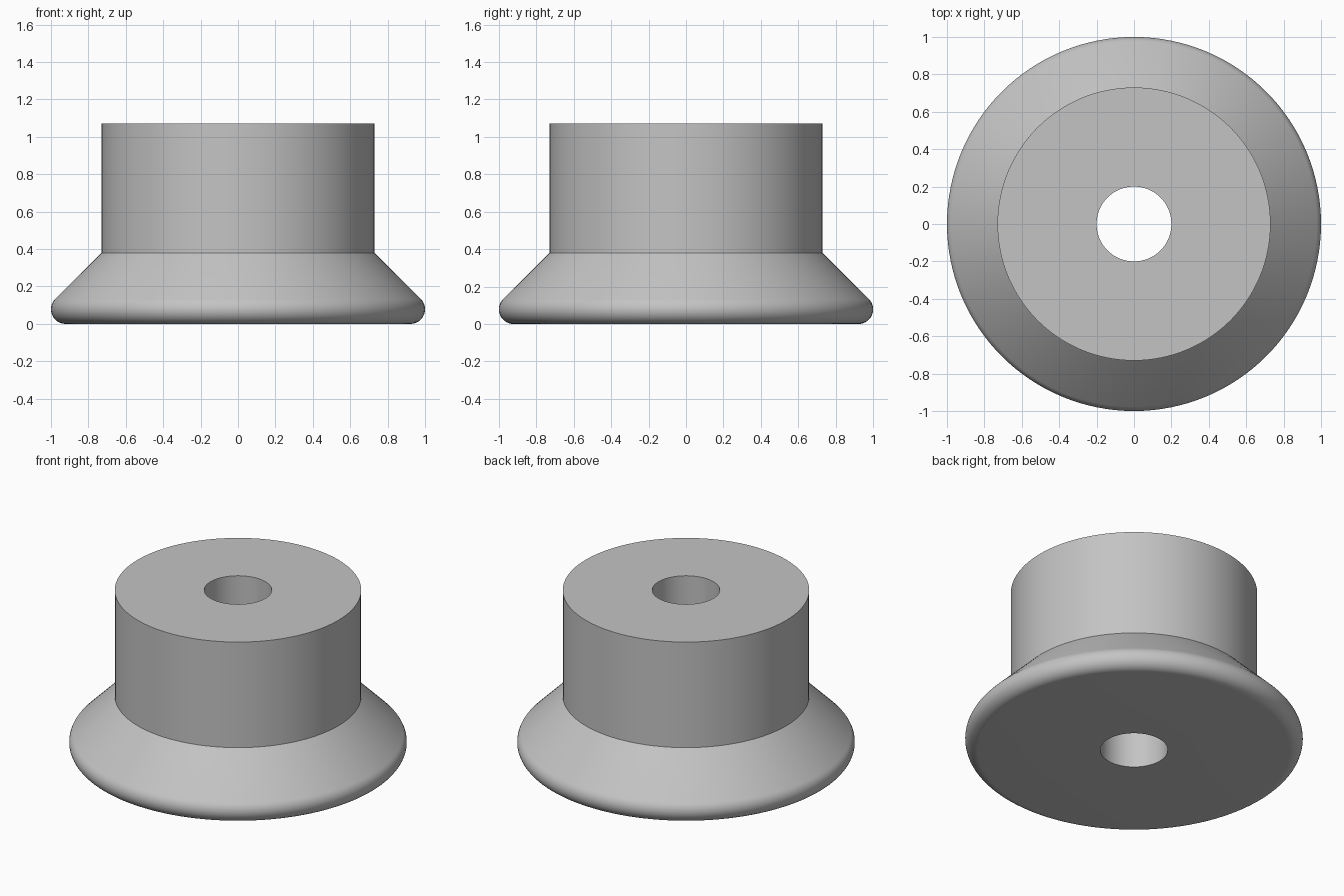
import bpy, bmesh
from math import sin, cos, pi, radians

cube = bpy.data.objects.get("Cube")
if cube:
    bpy.data.objects.remove(cube)

SEGMENTS = 128
HOLE, BODY, HEIGHT = 0.2, 0.73, 1.07
SHOULDER = 0.38      # height where the cone meets the body
ROUND = 0.078        # radius of the rounded rim

# Plain grey material
grey = bpy.data.materials.new("light grey")
grey.use_nodes = True
colour = (0.55, 0.55, 0.55, 1)
grey.diffuse_color = colour
grey.node_tree.nodes["Principled BSDF"].inputs["Base Color"].default_value = colour

# Half section: bore, rounded rim up to the 45 degree cone, straight body
profile = [(HOLE, 0)]
for i in range(17):
    a = -pi / 2 + i / 16 * pi * 0.75
    profile.append((1 - ROUND + ROUND * cos(a), ROUND + ROUND * sin(a)))
profile += [(BODY, SHOULDER), (BODY, HEIGHT), (HOLE, HEIGHT)]

# Revolve the closed section around the z axis
bm = bmesh.new()
verts = [bm.verts.new((r, 0, z)) for r, z in profile]
edges = [bm.edges.new((v, verts[i - 1])) for i, v in enumerate(verts)]
bmesh.ops.spin(bm, geom=verts + edges, cent=(0, 0, 0), axis=(0, 0, 1),
               angle=2 * pi, steps=SEGMENTS, use_merge=True)
bmesh.ops.remove_doubles(bm, verts=bm.verts, dist=0.0001)
bmesh.ops.recalc_face_normals(bm, faces=bm.faces)
mesh = bpy.data.meshes.new("flanged_bushing")
bm.to_mesh(mesh)
bm.free()
mesh.materials.append(grey)

bushing = bpy.data.objects.new("flanged_bushing", mesh)
bpy.context.collection.objects.link(bushing)
bpy.ops.object.select_all(action='DESELECT')
bushing.select_set(True)
bpy.context.view_layer.objects.active = bushing
bpy.ops.object.shade_smooth_by_angle(angle=radians(30))
